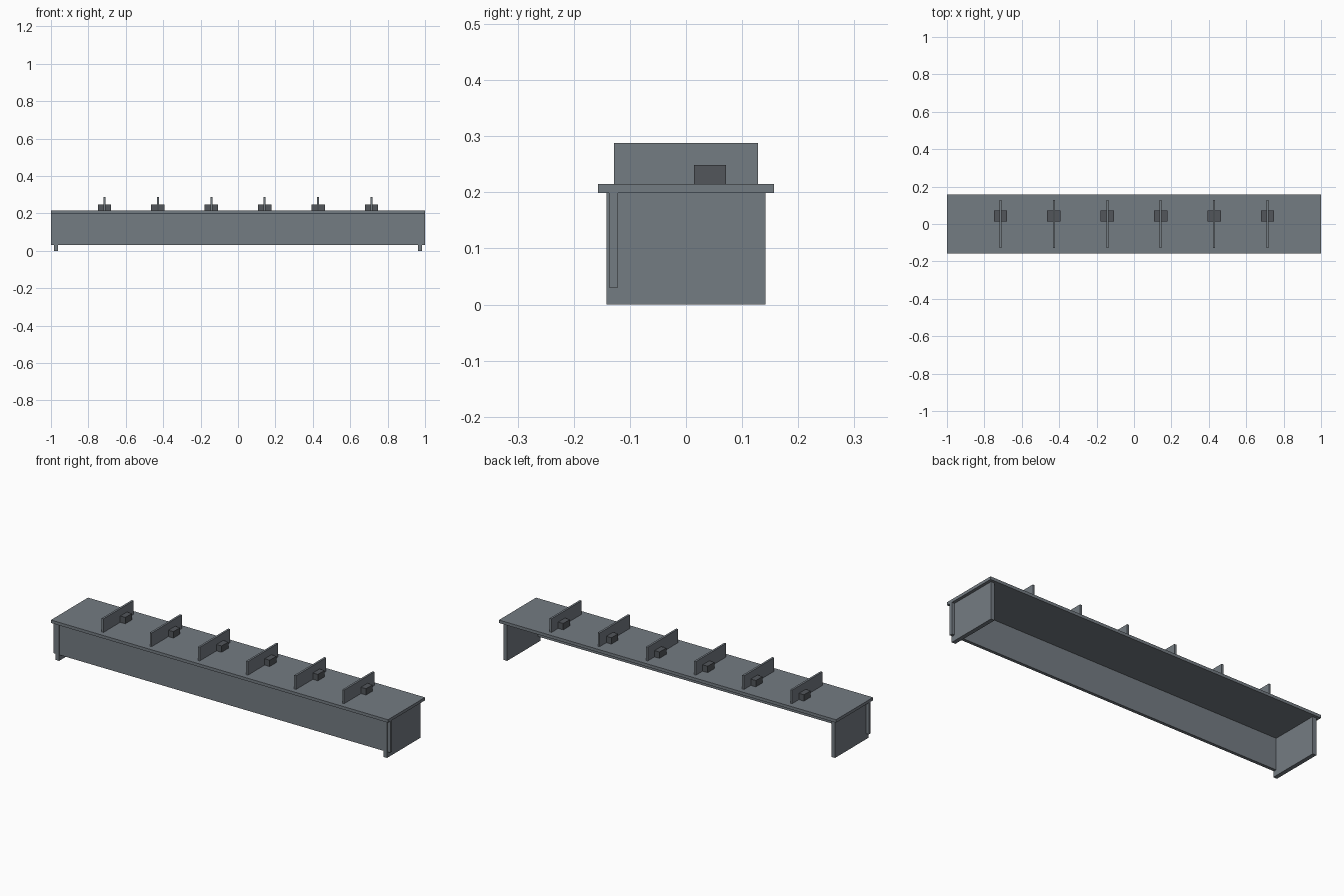
import bpy

if "Cube" in bpy.data.objects:
    bpy.data.objects.remove(bpy.data.objects["Cube"])


def material(name, rgb):
    mat = bpy.data.materials.new(name)
    mat.diffuse_color = (*rgb, 1)
    mat.use_nodes = True
    mat.node_tree.nodes["Principled BSDF"].inputs["Base Color"].default_value = mat.diffuse_color
    return mat


slate = material("slate_grey", (0.175, 0.2, 0.225))
dark = material("dark_grey", (0.084, 0.093, 0.105))


def box(name, x, y, z, mat=slate):
    """Axis-aligned box from (min, max) ranges."""
    bpy.ops.mesh.primitive_cube_add(size=1, location=[sum(r) / 2 for r in (x, y, z)])
    ob = bpy.context.object
    ob.name = name
    ob.scale = [r[1] - r[0] for r in (x, y, z)]
    bpy.ops.object.transform_apply(location=False, rotation=False, scale=True)
    ob.data.materials.append(mat)
    return ob


# long counter top
TOP = 0.215
box("counter_top", (-1, 1), (-0.157, 0.157), (0.199, TOP))

# front modesty panel, slotted through the end legs
box("front_panel", (-1, 1), (-0.1375, -0.121), (0.03, 0.199))

# slab legs at both ends
for side, name in ((-1, "left_leg"), (1, "right_leg")):
    box(name, sorted((side * 0.962, side * 0.984)), (-0.142, 0.142), (0, 0.199))

# six evenly spaced dividers, each with a small socket block
for i in range(6):
    x = -1 + (i + 1) * 2 / 7
    box(f"divider_{i + 1}", (x - 0.0055, x + 0.0055), (-0.128, 0.128), (TOP, 0.288))
    box(f"socket_block_{i + 1}", (x - 0.0355, x + 0.0355), (0.014, 0.071), (TOP, 0.249), dark)
